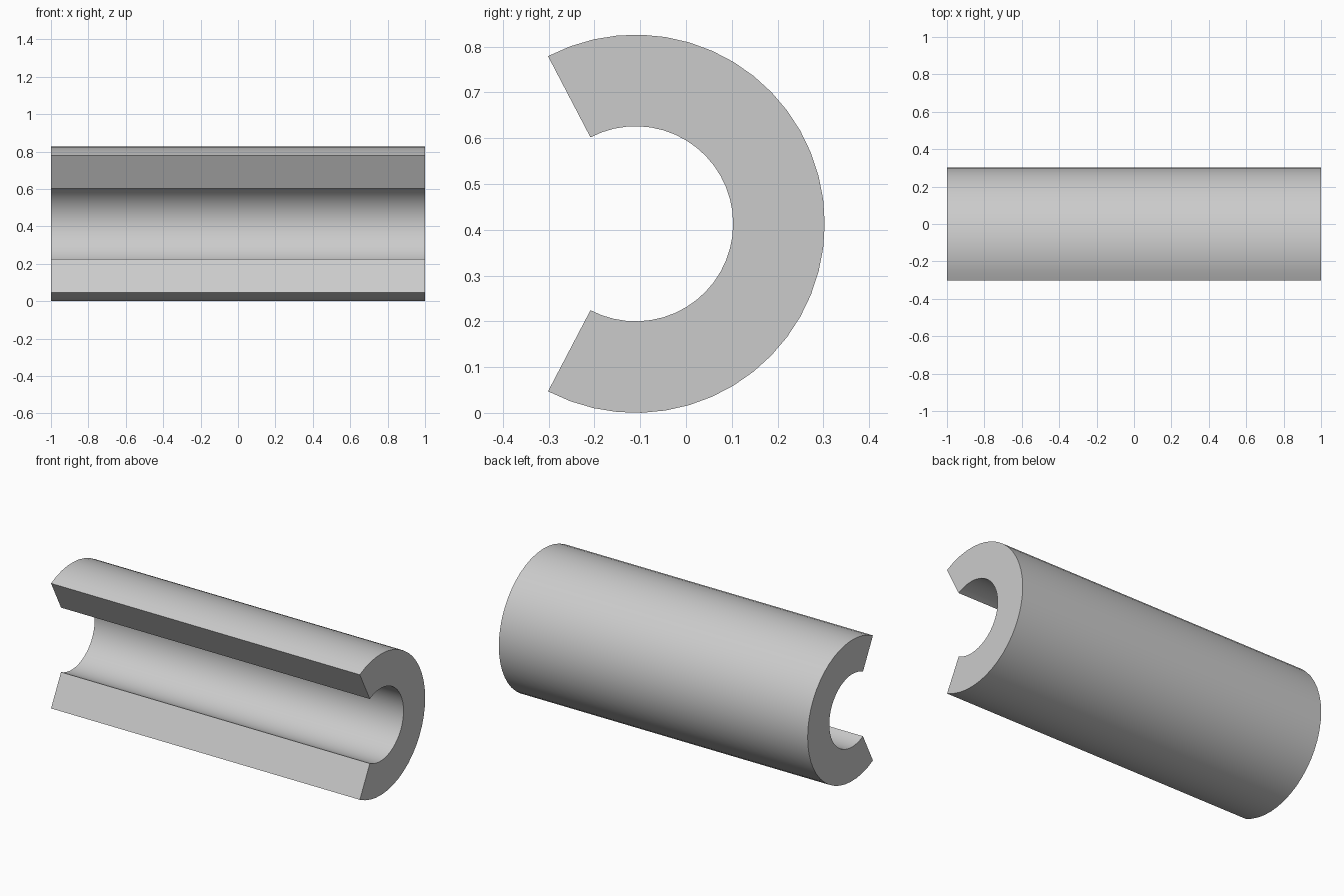
import bpy
import bmesh
from math import cos, sin, radians
from mathutils import Vector

cube = bpy.data.objects.get("Cube")
if cube:
    bpy.data.objects.remove(cube, do_unlink=True)

OUTER, INNER = 0.413, 0.213
CENTRE_Y, CENTRE_Z = -0.11, 0.413
HALF_ANGLE = radians(117.6)   # sweep each way from the back
SEGMENTS = 32
LENGTH = 2.0

# Plain grey material
grey = bpy.data.materials.new("light_grey")
grey.use_nodes = True
colour = (0.6, 0.6, 0.6, 1)
grey.diffuse_color = colour
grey.node_tree.nodes["Principled BSDF"].inputs["Base Color"].default_value = colour


def arc(radius):
    """Points of the open ring, from the lower lip round the back to the upper lip."""
    angles = [HALF_ANGLE * (2 * i / SEGMENTS - 1) for i in range(SEGMENTS + 1)]
    return [(-LENGTH / 2, CENTRE_Y + radius * cos(a), CENTRE_Z + radius * sin(a))
            for a in angles]


# C-shaped section extruded along x
bm = bmesh.new()
outline = arc(OUTER) + arc(INNER)[::-1]
section = bm.faces.new([bm.verts.new(p) for p in outline])
extruded = bmesh.ops.extrude_face_region(bm, geom=[section], use_keep_orig=True)
moved = [g for g in extruded["geom"] if isinstance(g, bmesh.types.BMVert)]
bmesh.ops.translate(bm, verts=moved, vec=Vector((LENGTH, 0, 0)))
bmesh.ops.recalc_face_normals(bm, faces=bm.faces)

mesh = bpy.data.meshes.new("split_tube")
bm.to_mesh(mesh)
bm.free()
mesh.materials.append(grey)
tube = bpy.data.objects.new("split_tube", mesh)
bpy.context.collection.objects.link(tube)

# Smooth curved walls, sharp lips and ends
bpy.ops.object.select_all(action="DESELECT")
tube.select_set(True)
bpy.context.view_layer.objects.active = tube
bpy.ops.object.shade_smooth_by_angle(angle=radians(30))
